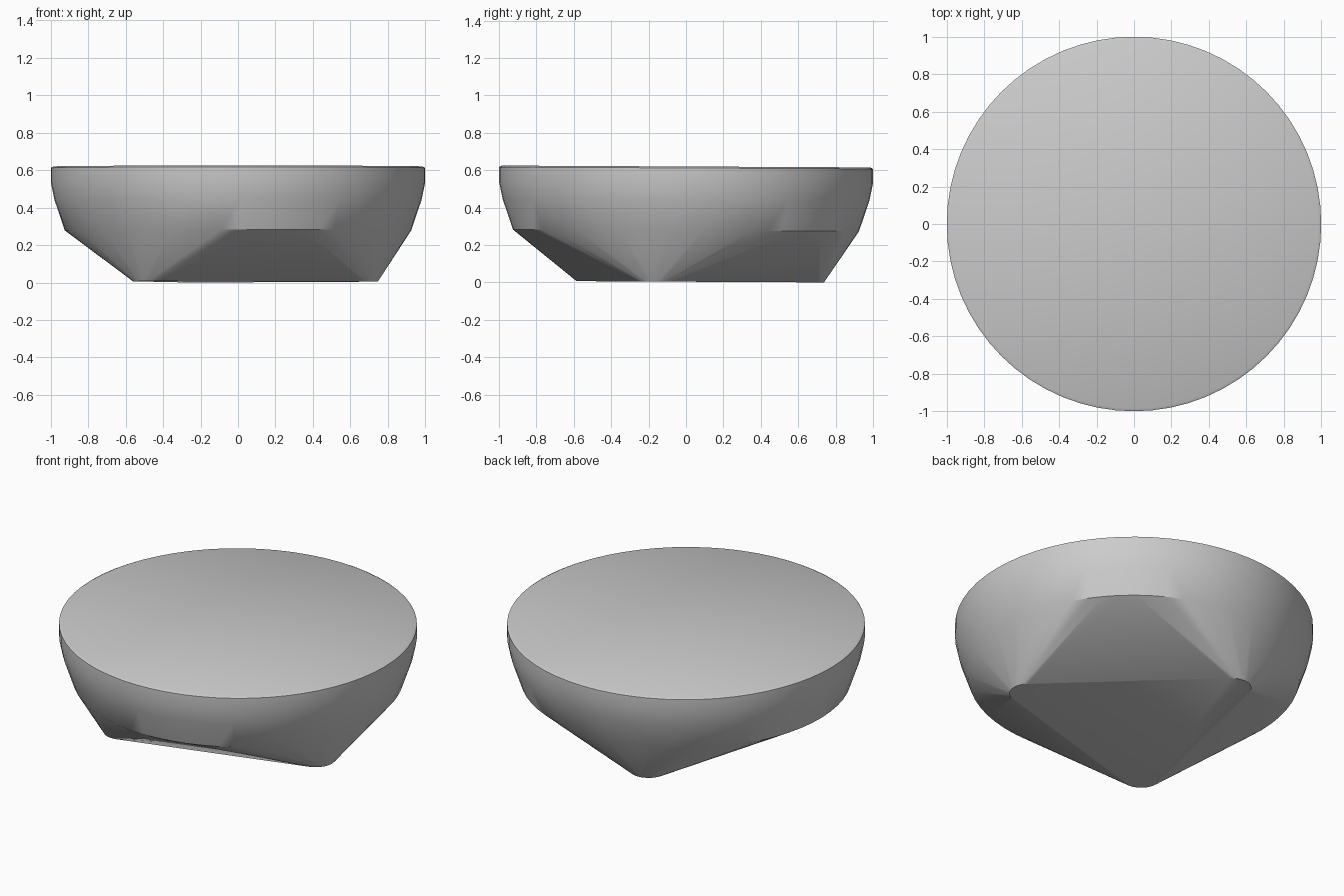
import bpy
import bmesh
from math import cos, sin, pi, radians

cube = bpy.data.objects.get("Cube")
if cube:
    bpy.data.objects.remove(cube)

TILT = -0.005


def ring(bm, radius, z, count, centre=(0, 0)):
    """Add a level circle of loose points."""
    for i in range(count):
        a = 2 * pi * i / count
        bm.verts.new((centre[0] + radius * cos(a), centre[1] + radius * sin(a), z))


grey = bpy.data.materials.new("stone_grey")
grey.use_nodes = True
colour = (0.6, 0.6, 0.6, 1)
grey.diffuse_color = colour
grey.node_tree.nodes["Principled BSDF"].inputs["Base Color"].default_value = colour

bm = bmesh.new()

# Round upper body: narrow waist, upright wall, thin chamfer under the flat top
for radius, z in ((0.925, 0.278), (0.98, 0.44), (1.0, 0.535), (1.0, 0.612), (0.985, 0.62)):
    ring(bm, radius, z, 64)

# Three rounded corners of the triangular foot
for k in range(3):
    a = radians(-13.5 + 120 * k)
    ring(bm, 0.11, 0.004, 24, (0.655 * cos(a), 0.655 * sin(a)))

# Stretch one taut skin over all the rings
hull = bmesh.ops.convex_hull(bm, input=bm.verts)
loose = {g for g in hull["geom_interior"] + hull["geom_unused"]
         if isinstance(g, bmesh.types.BMVert)}
bmesh.ops.delete(bm, geom=list(loose), context="VERTS")
bmesh.ops.dissolve_limit(bm, angle_limit=radians(0.5), verts=bm.verts, edges=bm.edges)
bmesh.ops.recalc_face_normals(bm, faces=bm.faces)

# Slight lean toward the back
for v in bm.verts:
    v.co.z += TILT * v.co.y

mesh = bpy.data.meshes.new("pedestal_body")
bm.to_mesh(mesh)
bm.free()
mesh.materials.append(grey)
body = bpy.data.objects.new("pedestal_body", mesh)
bpy.context.collection.objects.link(body)

bpy.ops.object.select_all(action="DESELECT")
body.select_set(True)
bpy.context.view_layer.objects.active = body
bpy.ops.object.shade_smooth_by_angle(angle=radians(30))
